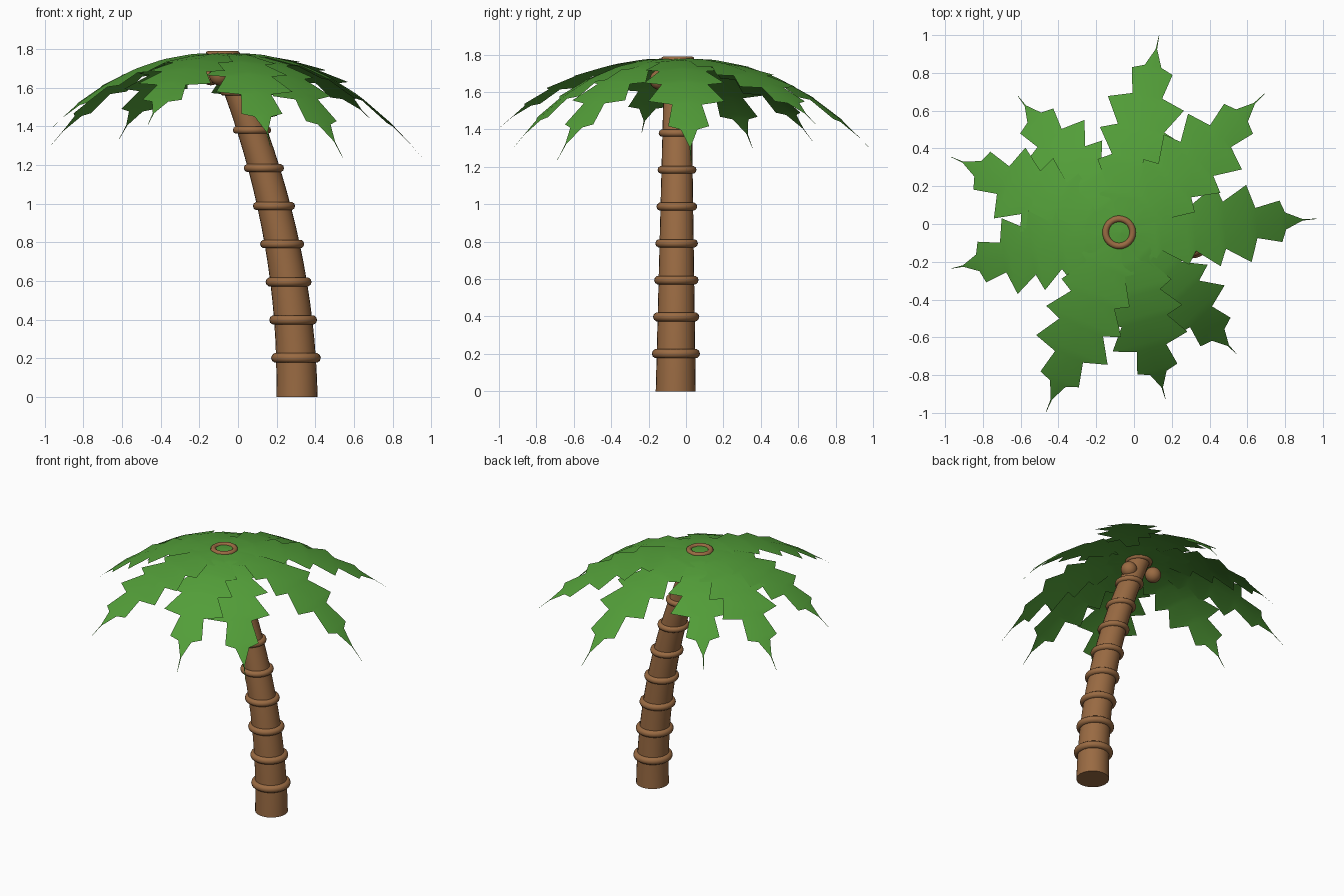
import bpy, math
from mathutils import Vector

if "Cube" in bpy.data.objects:
    bpy.data.objects.remove(bpy.data.objects["Cube"])


def material(name, rgb):
    m = bpy.data.materials.new(name)
    m.diffuse_color = (*rgb, 1)
    m.use_nodes = True
    m.node_tree.nodes["Principled BSDF"].inputs["Base Color"].default_value = m.diffuse_color
    return m


BROWN = material("bark brown", (0.32, 0.145, 0.055))
GREEN = material("leaf green", (0.085, 0.34, 0.04))


def make_mesh(name, verts, faces, mat):
    me = bpy.data.meshes.new(name)
    me.from_pydata(verts, [], faces)
    ob = bpy.data.objects.new(name, me)
    bpy.context.collection.objects.link(ob)
    finish(ob, name, mat)
    return ob


def finish(ob, name, mat):
    ob.name = name
    ob.data.materials.append(mat)
    bpy.ops.object.select_all(action='DESELECT')
    bpy.context.view_layer.objects.active = ob
    ob.select_set(True)
    bpy.ops.object.shade_smooth_by_angle(angle=math.radians(40))


# Trunk centre line and taper
def centre(z):
    return Vector((0.305 - 0.122 * z * z, -0.055 + 0.006 * z, z))


def radius(z):
    return 0.107 - 0.02 * z


# Curved, tapering trunk
SIDES, LEVELS, TOP = 24, 18, 1.77
verts, faces = [], []
for i in range(LEVELS + 1):
    z = TOP * i / LEVELS
    for k in range(SIDES):
        a = 2 * math.pi * k / SIDES
        verts.append(centre(z) + radius(z) * Vector((math.cos(a), math.sin(a), 0)))
for i in range(LEVELS):
    for k in range(SIDES):
        n = (k + 1) % SIDES
        faces.append((i * SIDES + k, i * SIDES + n, (i + 1) * SIDES + n, (i + 1) * SIDES + k))
faces.append(tuple(reversed(range(SIDES))))
faces.append(tuple(LEVELS * SIDES + k for k in range(SIDES)))
make_mesh("trunk", verts, faces, BROWN)

# Bark rings, evenly spaced up the trunk
for i in range(1, 10):
    z = 0.1965 * i + 0.005
    r = radius(z)
    bpy.ops.mesh.primitive_torus_add(location=centre(z), major_radius=r,
                                     minor_radius=0.25 * r,
                                     major_segments=32, minor_segments=10)
    finish(bpy.context.object, f"bark_ring_{i}", BROWN)

# Three coconuts under the crown
crown = Vector((-0.07, -0.045, 1.782))
for i, deg in enumerate((15, 135, 255)):
    a = math.radians(deg)
    pos = (crown.x + 0.1 * math.cos(a), crown.y + 0.1 * math.sin(a), 1.665)
    bpy.ops.mesh.primitive_uv_sphere_add(radius=0.053, location=pos, segments=20, ring_count=12)
    finish(bpy.context.object, f"coconut_{i + 1}", BROWN)

# Jagged frond outline: (distance along, half width) for a frond of length 1.04
OUTLINE = [(0, 0.05), (0.18, 0.15), (0.21, 0.11), (0.35, 0.195), (0.39, 0.125),
           (0.515, 0.215), (0.55, 0.125), (0.68, 0.205), (0.72, 0.08),
           (0.85, 0.11), (0.875, 0.045), (0.965, 0.004), (1.04, 0.001)]


def frond(name, deg, length, tip_z):
    a = math.radians(deg)
    out = Vector((math.cos(a), math.sin(a), 0))
    side = Vector((-out.y, out.x, 0))
    verts, faces = [], []
    for d, w in OUTLINE:
        t = d / 1.04
        mid = crown + out * (length * t)
        mid.z -= (crown.z - tip_z) * t ** 2.3
        edge_drop = Vector((0, 0, -0.1 * w))
        verts += [mid - side * w + edge_drop, mid, mid + side * w + edge_drop]
    for i in range(len(OUTLINE) - 1):
        b = 3 * i
        faces += [(b, b + 3, b + 4, b + 1), (b + 1, b + 4, b + 5, b + 2)]
    make_mesh(name, verts, faces, GREEN)


# Nine fronds: heading, reach and height of the tip
FRONDS = [(4, 1.04, 1.22), (44, 1.06, 1.43), (79, 1.065, 1.28),
          (127, 0.905, 1.335), (156, 0.985, 1.30), (192, 0.92, 1.385),
          (247.4, 1.03, 1.41), (285, 0.915, 1.295), (313.6, 0.89, 1.235)]
for i, (deg, length, tip_z) in enumerate(FRONDS):
    frond(f"frond_{i + 1}", deg, length, tip_z)
